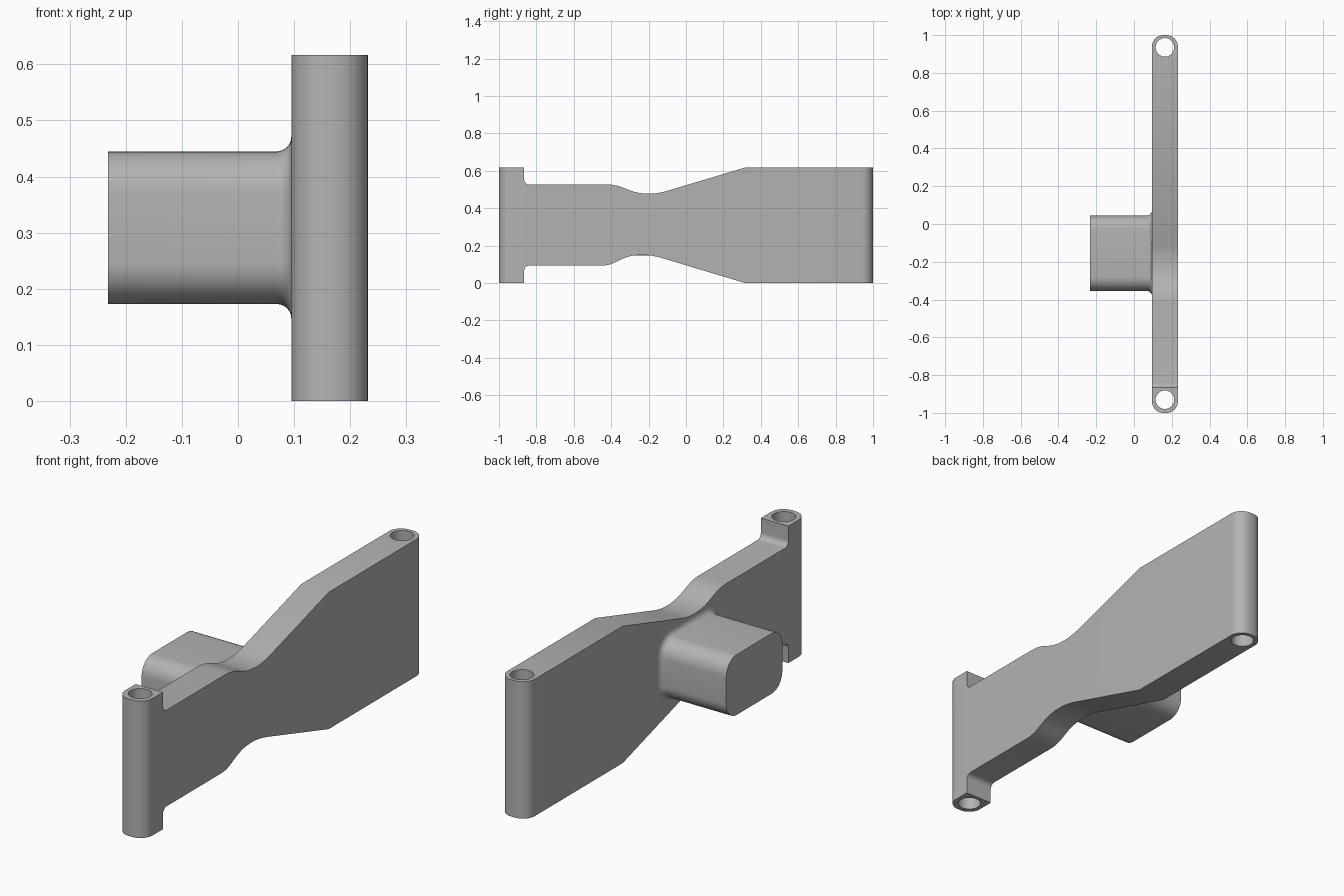
import bpy, bmesh
from math import pi, sin, cos, radians
from mathutils.geometry import interpolate_bezier
from mathutils import Vector

cube = bpy.data.objects.get("Cube")
if cube:
    bpy.data.objects.remove(cube)

grey = bpy.data.materials.new("plain grey")
grey.use_nodes = True
grey.diffuse_color = (0.45, 0.45, 0.45, 1)
grey.node_tree.nodes["Principled BSDF"].inputs["Base Color"].default_value = (0.45, 0.45, 0.45, 1)

X0, X1, HEIGHT = 0.095, 0.232, 0.617


def make_object(name, bm):
    bmesh.ops.recalc_face_normals(bm, faces=bm.faces)
    mesh = bpy.data.meshes.new(name)
    bm.to_mesh(mesh)
    bm.free()
    mesh.materials.append(grey)
    obj = bpy.data.objects.new(name, mesh)
    bpy.context.collection.objects.link(obj)
    return obj


def activate(obj):
    bpy.ops.object.select_all(action='DESELECT')
    obj.select_set(True)
    bpy.context.view_layer.objects.active = obj


def curve(a, b, c, d, n=9):
    pts = interpolate_bezier(*[Vector((p[0], p[1], 0)) for p in (a, b, c, d)], n)
    return [(p.x, p.y) for p in pts]


def arc(cy, cz, r, start, end, n=6):
    angles = [radians(start + (end - start) * i / n) for i in range(n + 1)]
    return [(cy + r * cos(a), cz + r * sin(a)) for a in angles]


# Side outline of the plate: lower edge, then upper edge, as (y, z)
R = 0.025
lower = [(-1, 0), (-0.865, 0)] + arc(-0.865 + R, 0.093 - R, R, 180, 90)
lower += curve((-0.45, 0.093), (-0.37, 0.093), (-0.35, 0.15), (-0.24, 0.15))
lower += curve((-0.24, 0.15), (-0.2, 0.15), (-0.18, 0.147), (-0.13, 0.134))[1:]
lower += [(0.315, 0), (1, 0)]
upper = [(-1, HEIGHT), (-0.865, HEIGHT)] + arc(-0.865 + R, 0.527 + R, R, 180, 270)
upper += curve((-0.42, 0.527), (-0.33, 0.527), (-0.31, 0.478), (-0.205, 0.478))
upper += curve((-0.205, 0.478), (-0.17, 0.478), (-0.15, 0.48), (-0.11, 0.49))[1:]
upper += [(0.315, HEIGHT), (1, HEIGHT)]

# Plate with rounded upright ends
bm = bmesh.new()
face = bm.faces.new([bm.verts.new((X0, y, z)) for y, z in lower + upper[::-1]])
grown = bmesh.ops.extrude_face_region(bm, geom=[face])["geom"]
bmesh.ops.translate(bm, vec=(X1 - X0, 0, 0),
                    verts=[v for v in grown if isinstance(v, bmesh.types.BMVert)])
ends = [e for e in bm.edges if all(abs(v.co.y) > 0.999 for v in e.verts)
        and abs(e.verts[0].co.z - e.verts[1].co.z) > 0.3]
bmesh.ops.bevel(bm, geom=ends, offset=0.06, segments=8, affect='EDGES', profile=0.5)
plate = make_object("plate", bm)

# Upright pin holes at both ends
for y in (-0.93, 0.935):
    bm = bmesh.new()
    bmesh.ops.create_cone(bm, cap_ends=True, segments=40, radius1=0.049, radius2=0.049, depth=1)
    bmesh.ops.translate(bm, vec=((X0 + X1) / 2, y, HEIGHT / 2), verts=bm.verts)
    cutter = make_object("hole_cutter", bm)
    cutter.hide_render = True
    mod = plate.modifiers.new("hole", 'BOOLEAN')
    mod.operation, mod.solver, mod.object = 'DIFFERENCE', 'EXACT', cutter
    activate(plate)
    bpy.ops.object.modifier_apply(modifier=mod.name)
    bpy.data.objects.remove(cutter)

# Side block: rounded rectangle swept along x, flaring out into the plate
CY, CZ, HY, HZ, CORNER, FLARE = -0.155, 0.309, 0.2, 0.136, 0.075, 0.026
stations = [(-0.232, 0), (X0 - FLARE, 0)]
stations += [(X0 - FLARE + FLARE * sin(a), FLARE * (1 - cos(a)))
             for a in [pi / 2 * i / 6 for i in range(1, 7)]]
bm = bmesh.new()
rings = []
for x, grow in stations:
    outline = []
    for sy, sz, start in ((1, 1, 0), (-1, 1, 90), (-1, -1, 180), (1, -1, 270)):
        outline += arc(CY + sy * (HY - CORNER), CZ + sz * (HZ - CORNER),
                       CORNER + grow, start, start + 90, 8)
    rings.append([bm.verts.new((x, y, z)) for y, z in outline])
bm.faces.new(rings[0])
for a, b in zip(rings, rings[1:]):
    for i in range(len(a)):
        j = (i + 1) % len(a)
        bm.faces.new((a[i], a[j], b[j], b[i]))
block = make_object("side_block", bm)
if sum(p.normal.x * p.area for p in block.data.polygons if p.normal.x < -0.99 or p.normal.x > 0.99) > 0:
    block.data.flip_normals()

for obj in (plate, block):
    activate(obj)
    bpy.ops.object.shade_smooth_by_angle(angle=radians(30))
